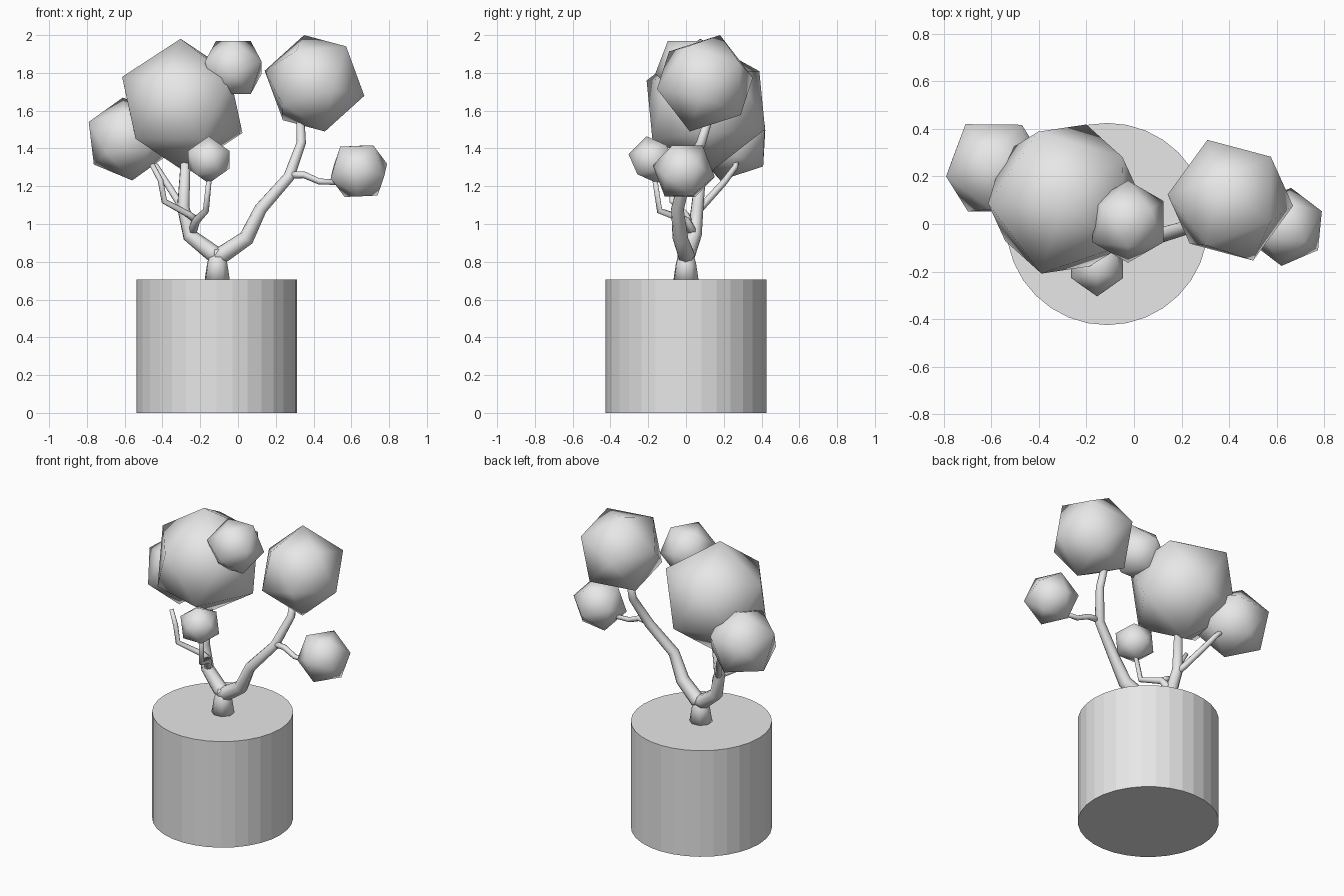
import bpy, bmesh, math
from mathutils import Vector, Matrix

if "Cube" in bpy.data.objects:
    bpy.data.objects.remove(bpy.data.objects["Cube"])

grey = bpy.data.materials.new("light_grey")
grey.diffuse_color = (0.8, 0.8, 0.8, 1)
grey.use_nodes = True
grey.node_tree.nodes["Principled BSDF"].inputs["Base Color"].default_value = grey.diffuse_color


def add_object(name, bm, smooth):
    bmesh.ops.recalc_face_normals(bm, faces=bm.faces)
    for f in bm.faces:
        f.smooth = smooth
    me = bpy.data.meshes.new(name)
    bm.to_mesh(me)
    bm.free()
    me.materials.append(grey)
    ob = bpy.data.objects.new(name, me)
    bpy.context.collection.objects.link(ob)
    return ob


def frame(a, b):
    """Orthonormal basis with first axis along a and second towards b."""
    x = Vector(a).normalized()
    y = Vector(b)
    y = (y - x * y.dot(x)).normalized()
    return Matrix((x, y, x.cross(y))).transposed()


def foliage(name, centre, r, corner, neighbour):
    """Icosahedron turned so two adjacent corners point as given."""
    bm = bmesh.new()
    bmesh.ops.create_icosphere(bm, subdivisions=1, radius=r)
    e = next(iter(bm.edges))
    rot = frame(corner, neighbour) @ frame(e.verts[0].co, e.verts[1].co).transposed()
    for v in bm.verts:
        v.co = rot @ v.co + Vector(centre)
    add_object(name, bm, True)


def branch(name, points, sides=8):
    """Tapered tube through points (x, y, z, radius)."""
    bm = bmesh.new()
    pts = [Vector(p[:3]) for p in points]
    rings, side = [], Vector((0.3, 1, 0))
    for i, p in enumerate(pts):
        t = Vector((0, 0, 0))
        if i > 0:
            t += (p - pts[i - 1]).normalized()
        if i < len(pts) - 1:
            t += (pts[i + 1] - p).normalized()
        m = frame(t, side)
        side = m.col[1]
        rings.append([bm.verts.new(p + points[i][3] * (
            m.col[1] * math.cos(k * math.tau / sides) + m.col[2] * math.sin(k * math.tau / sides)))
            for k in range(sides)])
    for lo, hi in zip(rings, rings[1:]):
        for k in range(sides):
            n = (k + 1) % sides
            bm.faces.new((lo[k], lo[n], hi[n], hi[k]))
    bm.faces.new(rings[0])
    bm.faces.new(rings[-1])
    add_object(name, bm, True)


# Pot
bm = bmesh.new()
bmesh.ops.create_cone(bm, cap_ends=True, segments=32, radius1=0.425, radius2=0.425,
                      depth=0.705, matrix=Matrix.Translation((-0.113, 0, 0.3525)))
add_object("pot", bm, False)

# Trunk and branches
branch("trunk", [(-0.11, 0, 0.70, 0.07), (-0.11, 0, 0.79, 0.056), (-0.11, 0, 0.865, 0.035)])
branch("right_branch", [(-0.12, 0, 0.825, 0.045), (-0.08, 0, 0.84, 0.046), (0.045, -0.03, 0.925, 0.042),
                        (0.12, -0.045, 1.08, 0.034), (0.27, 0.0, 1.25, 0.03),
                        (0.335, 0.08, 1.43, 0.025), (0.33, 0.12, 1.56, 0.022)])
branch("right_twig", [(0.27, 0.0, 1.26, 0.02), (0.35, -0.01, 1.26, 0.018),
                      (0.43, -0.02, 1.225, 0.016), (0.55, -0.02, 1.22, 0.014)])
branch("left_branch", [(-0.10, 0, 0.825, 0.045), (-0.14, 0.01, 0.85, 0.046), (-0.255, 0.045, 0.94, 0.04),
                       (-0.29, 0.06, 1.09, 0.034), (-0.275, 0.09, 1.38, 0.026)])
branch("front_twig", [(-0.25, 0.045, 0.94, 0.028), (-0.22, 0.0, 1.02, 0.022),
                      (-0.17, -0.14, 1.07, 0.017), (-0.15, -0.17, 1.27, 0.014)])
branch("bare_twig", [(-0.22, 0.01, 1.02, 0.02), (-0.26, 0.0, 1.05, 0.018), (-0.39, -0.073, 1.12, 0.016),
                     (-0.41, -0.07, 1.23, 0.015), (-0.455, -0.05, 1.315, 0.013)])
branch("back_twig", [(-0.28, 0.06, 1.07, 0.022), (-0.31, 0.1, 1.11, 0.02),
                     (-0.38, 0.2, 1.22, 0.018), (-0.43, 0.26, 1.30, 0.016), (-0.48, 0.27, 1.35, 0.014)])

# Foliage balls
foliage("foliage_large", (-0.295, 0.105, 1.63), 0.352, (-0.095, -0.315, 0.13), (-0.315, -0.03, 0.15))
foliage("foliage_right", (0.405, 0.10, 1.745), 0.273, (-0.055, 0.08, 0.255), (-0.265, 0.02, 0.055))
foliage("foliage_left", (-0.585, 0.235, 1.45), 0.227, (-0.205, -0.035, 0.09), (-0.02, 0.055, 0.22))
foliage("foliage_top", (-0.025, 0.01, 1.828), 0.176, (0, -0.106, 0.139), (0.092, 0.053, 0.139))
foliage("foliage_front", (-0.155, -0.18, 1.34), 0.128, (0, -0.125, 0.03), (0, -0.03, 0.126))
foliage("foliage_low_right", (0.64, -0.012, 1.28), 0.168, (-0.02, -0.165, 0.03), (-0.1, -0.043, 0.13))
